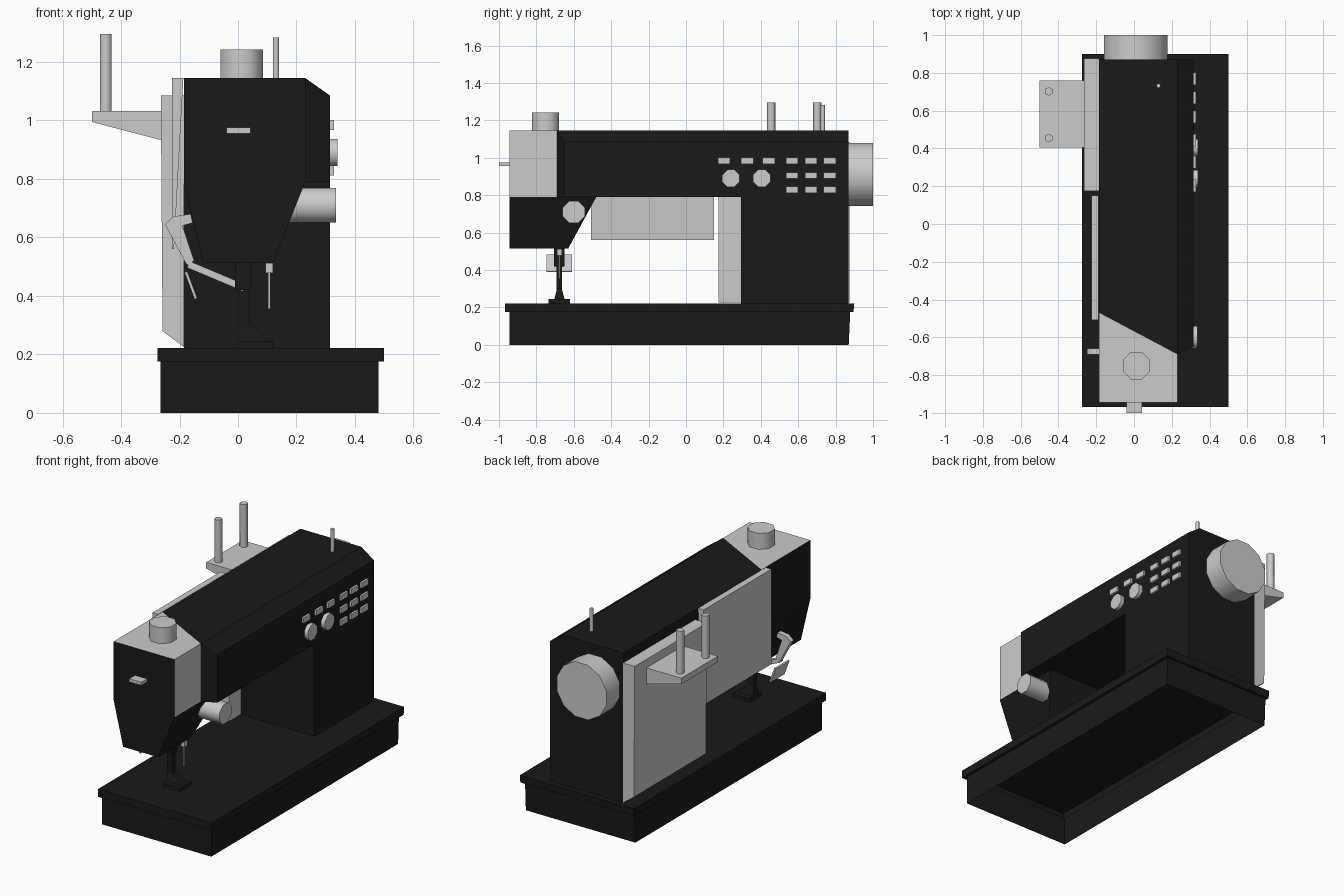
import bpy, bmesh, math
from mathutils import Vector

if "Cube" in bpy.data.objects:
    bpy.data.objects.remove(bpy.data.objects["Cube"])

black = bpy.data.materials.new("black_paint")
black.diffuse_color = (0.01, 0.01, 0.01, 1)
black.use_nodes = True
black.node_tree.nodes["Principled BSDF"].inputs["Base Color"].default_value = black.diffuse_color
grey = bpy.data.materials.new("grey_trim")
grey.diffuse_color = (0.8, 0.8, 0.8, 1)
grey.use_nodes = True
grey.node_tree.nodes["Principled BSDF"].inputs["Base Color"].default_value = grey.diffuse_color


def loft(name, rings, mat=None, cap_start=True, cap_end=True):
    """Skin a series of equal-length point rings."""
    bm = bmesh.new()
    vs = [[bm.verts.new(p) for p in r] for r in rings]
    n = len(rings[0])
    for a, b in zip(vs, vs[1:]):
        for i in range(n):
            j = (i + 1) % n
            bm.faces.new((a[i], a[j], b[j], b[i]))
    if cap_start:
        bm.faces.new(vs[0][::-1])
    if cap_end:
        bm.faces.new(vs[-1])
    bmesh.ops.recalc_face_normals(bm, faces=bm.faces)
    me = bpy.data.meshes.new(name)
    bm.to_mesh(me)
    bm.free()
    ob = bpy.data.objects.new(name, me)
    bpy.context.collection.objects.link(ob)
    if mat:
        me.materials.append(mat)
    return ob


def rect(x0, x1, y0, y1, z):
    return [(x0, y0, z), (x1, y0, z), (x1, y1, z), (x0, y1, z)]


def box(name, x0, x1, y0, y1, z0, z1, mat=None):
    return loft(name, [rect(x0, x1, y0, y1, z0), rect(x0, x1, y0, y1, z1)], mat)


def slab(name, pts, y0, y1, mat=None):
    """Extrude an x-z profile along y."""
    return loft(name, [[(x, y, z) for x, z in pts] for y in (y0, y1)], mat)


def bar(name, a, b, t, y0, y1):
    """Flat bar of thickness t between two x-z points."""
    a, b = Vector(a), Vector(b)
    d = (b - a).normalized() * t / 2
    n = Vector((-d.y, d.x))
    return slab(name, [a - n, b - n, b + n, a + n], y0, y1)


def rod(name, start, end, r, sides, mat=None, turn=0.5):
    """Cylinder between two points on an axis, smooth around the side."""
    s, e = Vector(start), Vector(end)
    q = (e - s).to_track_quat('Z', 'Y')
    ang = [2 * math.pi * (i + turn) / sides for i in range(sides)]
    circle = [q @ Vector((r * math.cos(t), r * math.sin(t), 0)) for t in ang]
    ob = loft(name, [[c + s for c in circle], [c + e for c in circle]], mat)
    bpy.ops.object.select_all(action='DESELECT')
    ob.select_set(True)
    bpy.context.view_layer.objects.active = ob
    bpy.ops.object.shade_smooth_by_angle(angle=math.radians(62))
    return ob


# Base: open-bottomed skirt with an overhanging lip
loft("base", [rect(-.265, .48, -.945, .87, 0), rect(-.265, .48, -.945, .878, .175),
              rect(-.275, .50, -.968, .895, .175), rect(-.275, .50, -.968, .90, .222)],
     black, cap_start=False)

# Pillar and arm; the arm's front end is cut at an angle
box("pillar", -.185, .315, .295, .87, .222, .79, black)
profile = [(-.185, .79, -.47), (.23, .79, -.69), (.315, .79, -.65),
           (.315, 1.085, -.65), (.23, 1.145, -.69), (-.185, 1.145, -.47)]
arm = loft("arm", [[(x, y, z) for x, z, y in profile],
                   [(x, .87, z) for x, z, y in profile]], black, cap_start=False)
bm = bmesh.new()
bm.from_mesh(arm.data)
bm.verts.ensure_lookup_table()
bm.faces.new([bm.verts[i] for i in (1, 2, 3, 4)])
bmesh.ops.recalc_face_normals(bm, faces=bm.faces)
bm.to_mesh(arm.data)
bm.free()

# Head: upper block with grey top and right side, tapered lower block
plan = [(-.185, -.945), (.23, -.945), (.23, -.69), (-.185, -.47)]
head = loft("head_upper", [[(x, y, z) for x, y in plan] for z in (.79, 1.145)],
            black, cap_start=False)
head.data.materials.append(grey)
for f in head.data.polygons:
    if f.normal.z > .9 or f.normal.x > .9:
        f.material_index = 1
loft("head_lower", [rect(-.12, .12, -.945, -.63, .515),
                    rect(-.185, .23, -.945, -.48, .79)], black)
box("thread_tab", -.04, .042, -1.0, -.94, .956, .976)

# Rear covers and spool holder
slab("rear_cover", [(-.185, .225), (-.258, .28), (-.264, 1.085), (-.185, 1.085)], .175, .875)
slab("rear_panel", [(-.219, .56), (-.225, .56), (-.225, 1.145), (-.187, 1.145)], -.508, .15)
slab("spool_shelf", [(-.26, .932), (-.50, .995), (-.50, 1.032), (-.26, 1.032)], .405, .76)
for i, y in enumerate((.455, .702)):
    rod(f"spool_pin_{i + 1}", (-.452, y, 1.03), (-.452, y, 1.295), .023, 6)
rod("winder_pin", (.13, .732, 1.14), (.13, .732, 1.283), .012, 6)

# Dials, knob and handwheel
rod("pressure_dial", (.013, -.75, 1.14), (.013, -.75, 1.243), .078, 8)
rod("handwheel", (.01, .865, .91), (.01, 1.0, .91), .174, 12)
rod("side_knob", (.10, -.60, .71), (.335, -.60, .71), .064, 8)
for i, y in enumerate((.24, .405)):
    rod(f"stitch_dial_{i + 1}", (.31, y, .89), (.34, y, .89), .05, 8)

# Push buttons: top row of six, two more rows of three
for i, y in enumerate((.203, .328, .443, .567, .668, .768)):
    for j, z in enumerate((.984, .905, .829)):
        if j == 0 or i > 2:
            box(f"button_{i + 1}_{j + 1}", .31, .328, y - .033, y + .033, z - .017, z + .017)

# Presser foot and needle
box("foot_bar", .0, .04, -.692, -.662, .24, .48, black)
box("foot_clamp", -.01, .045, -.707, -.65, .42, .52, black)
loft("foot_ankle", [rect(0, .11, -.705, -.648, .24), rect(0, .045, -.69, -.664, .30)], black)
box("foot_sole", .0, .12, -.735, -.62, .222, .245, black)
box("needle_clamp", .094, .12, -.69, -.664, .478, .512)
rod("needle", (.107, -.677, .355), (.107, -.677, .48), .005, 6)

# Needle threader lever
slab("threader_lever", [(-.25, .645), (-.22, .672), (-.162, .68), (-.155, .65), (-.19, .64),
                        (-.15, .52), (-.175, .505)], -.69, -.658)
bar("threader_arm", (-.17, .508), (.02, .428), .024, -.695, -.66)
bar("threader_plate", (-.178, .482), (-.144, .39), .01, -.745, -.61)
